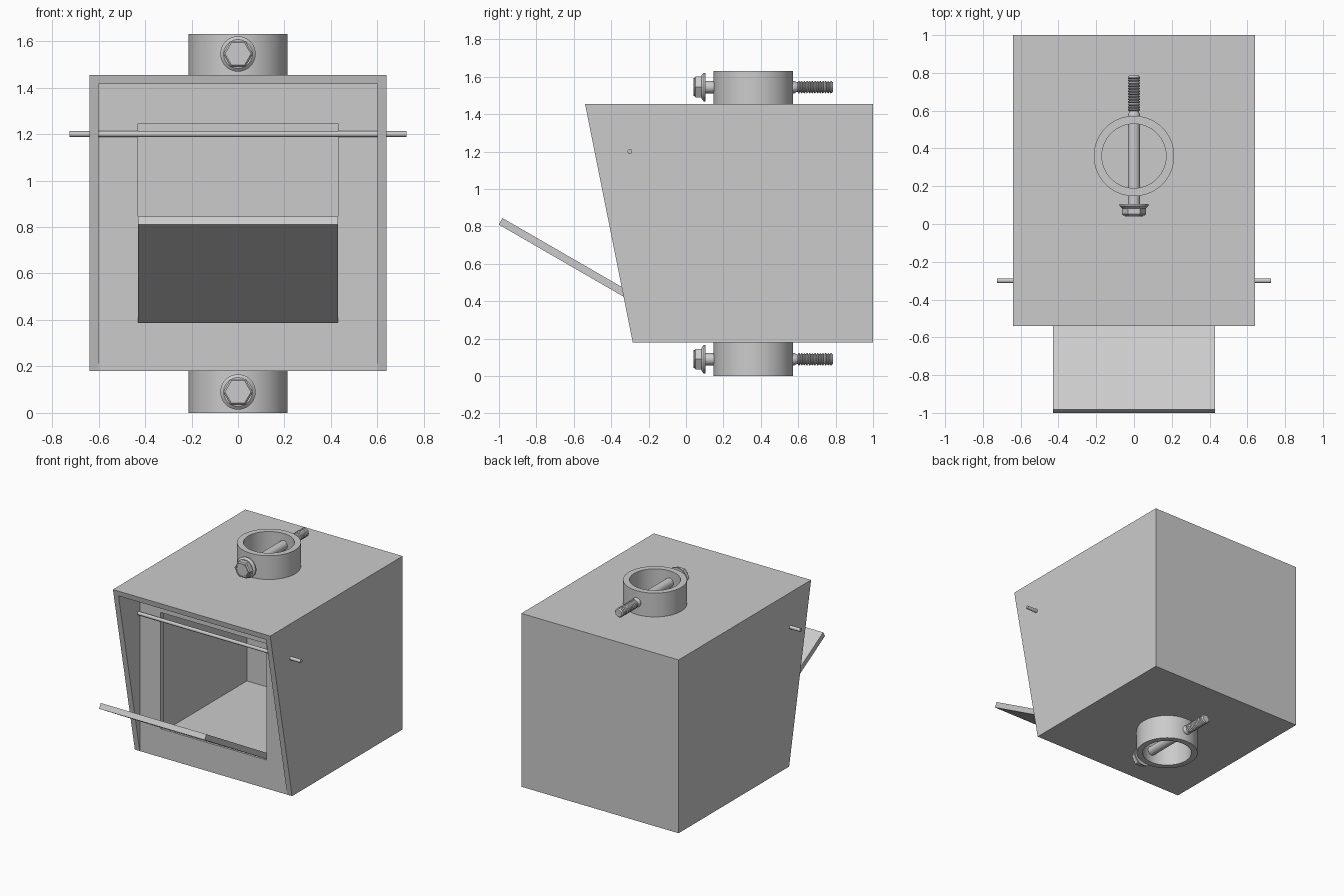
import bpy, bmesh, math
from mathutils import Matrix, Vector

if "Cube" in bpy.data.objects:
    bpy.data.objects.remove(bpy.data.objects["Cube"])


def finish(name, bm, smooth=False):
    bmesh.ops.recalc_face_normals(bm, faces=bm.faces)
    me = bpy.data.meshes.new(name)
    bm.to_mesh(me)
    bm.free()
    ob = bpy.data.objects.new(name, me)
    bpy.context.collection.objects.link(ob)
    if smooth:
        bpy.ops.object.select_all(action='DESELECT')
        ob.select_set(True)
        bpy.context.view_layer.objects.active = ob
        bpy.ops.object.shade_smooth_by_angle(angle=math.radians(30))
    return ob


def prism(name, profile, x0, x1):
    """Extrude a (y, z) outline from x0 to x1."""
    bm = bmesh.new()
    f = bm.faces.new([bm.verts.new((x0, y, z)) for y, z in profile])
    r = bmesh.ops.extrude_face_region(bm, geom=[f])
    vs = [g for g in r['geom'] if isinstance(g, bmesh.types.BMVert)]
    bmesh.ops.translate(bm, verts=vs, vec=(x1 - x0, 0, 0))
    return finish(name, bm)


def lathe(name, profile, segs, matrix, closed=False):
    """Revolve (radius, height) points about local z, then place them."""
    bm = bmesh.new()
    rings = [[bm.verts.new(matrix @ Vector((r * math.cos(2 * math.pi * i / segs),
                                            r * math.sin(2 * math.pi * i / segs), h)))
              for i in range(segs)] for r, h in profile]
    pairs = list(zip(rings, rings[1:]))
    if closed:
        pairs.append((rings[-1], rings[0]))
    else:
        bm.faces.new(rings[0])
        bm.faces.new(rings[-1])
    for a, b in pairs:
        for i in range(segs):
            j = (i + 1) % segs
            bm.faces.new((a[i], a[j], b[j], b[i]))
    return finish(name, bm, segs > 6)


def rect(y0, y1, z0, z1):
    return [(y0, z0), (y1, z0), (y1, z1), (y0, z1)]


W, T = 0.64, 0.04            # half width, wall thickness
Z0, Z1 = 0.18, 1.455         # box bottom and top
YF, YT, YB = -0.285, -0.54, 1.0
I = W - T

# Box shell: sloped side panels with top, floor and back between them
for tag, a, b in (("left", -W, -I), ("right", I, W)):
    prism(tag + "_side_panel", [(YF, Z0), (YB, Z0), (YB, Z1), (YT, Z1)], a, b)
prism("top_panel", [(YT + 0.008, Z1 - T), (YB, Z1 - T), (YB, Z1), (YT, Z1)], -I, I)
prism("floor_panel", rect(YF + T, YB, Z0, Z0 + T), -I, I)
prism("back_panel", rect(YB - T, YB, Z0 + T, Z1 - T), -I, I)

# Front panel with the door opening
bm = bmesh.new()
loops = []
for hx, za, zb in ((I, Z0, Z1 - T), (0.43, 0.39, 1.245)):
    loops.append([[bm.verts.new((x, y, z)) for x, z in
                   ((-hx, za), (hx, za), (hx, zb), (-hx, zb))] for y in (YF, YF + T)])
(of, ob_), (nf, nb) = loops
for a, b in ((of, nf), (ob_, nb), (of, ob_), (nf, nb)):
    for i in range(4):
        j = (i + 1) % 4
        bm.faces.new((a[i], a[j], b[j], b[i]))
finish("front_panel", bm)

# Door flap, hinged at the opening's lower edge and tipped outward
c, s = math.cos(math.radians(30)), math.sin(math.radians(30))
L, hy, hz = 0.85, -0.265, 0.385
prism("door_flap", [(hy, hz), (hy - L * c, hz + L * s),
                    (hy - L * c + T * s, hz + L * s + T * c), (hy + T * s, hz + T * c)],
      -0.43, 0.43)

# Latch rod across the front
lathe("latch_rod", [(0.0125, -0.725), (0.0125, 0.725)], 24,
      Matrix.Translation((0, -0.3, 1.2)) @ Matrix.Rotation(math.pi / 2, 4, 'Y'))

# Pipe collars with cross bolts, above and below
PITCH, TURNS, R = 0.0142, 13, 0.033
thread = [(R, 0.085), (R, 0.58), (0.027, 0.59)]
for k in range(TURNS):
    y = 0.597 + k * PITCH
    thread += [(0.026, y), (R, y + PITCH * 0.4), (R, y + PITCH * 0.6)]
thread += [(0.026, 0.785)]
for tag, z0, z1, zb in (("upper", Z1, 1.63, 1.545), ("lower", 0.0, Z0, 0.09)):
    lathe(tag + "_collar", [(0.17, z0), (0.213, z0), (0.213, z1), (0.17, z1)], 64,
          Matrix.Translation((0, 0.36, 0)), True)
    m = Matrix.Translation((0, 0, zb)) @ Matrix.Rotation(-math.pi / 2, 4, 'X')
    lathe(tag + "_bolt_shaft", thread, 24, m)
    lathe(tag + "_bolt_flange", [(0.062, 0.083), (0.076, 0.095), (0.076, 0.105)], 40, m)
    lathe(tag + "_bolt_head", [(0.056, 0.045), (0.064, 0.052), (0.064, 0.092)], 6, m)
    lathe(tag + "_bolt_rim", [(0.042, 0.052), (0.042, 0.041), (0.048, 0.041), (0.048, 0.052)],
          40, m, True)
